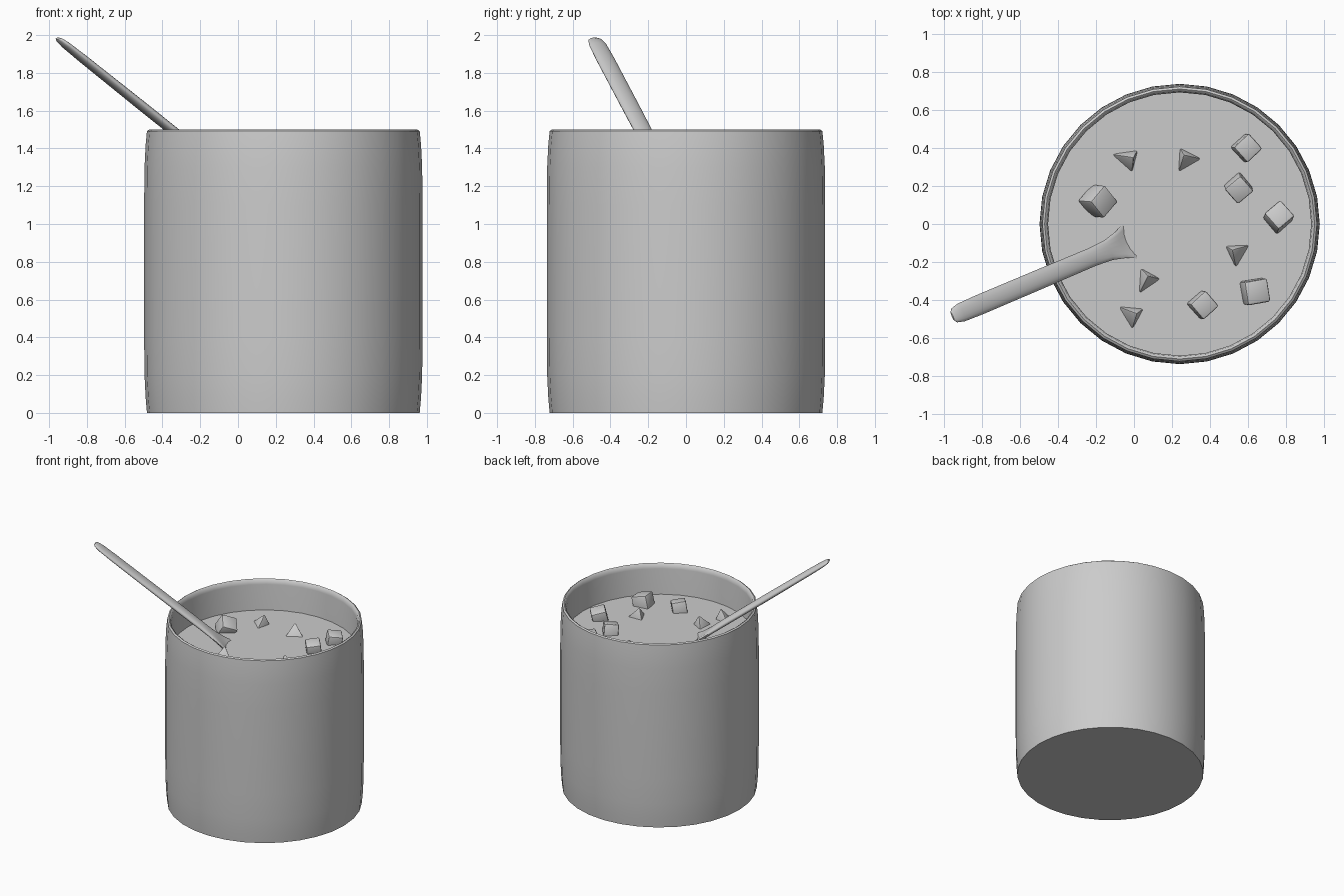
import bpy, bmesh, math
from mathutils import Vector, Matrix, Euler

if "Cube" in bpy.data.objects:
    bpy.data.objects.remove(bpy.data.objects["Cube"])

CX = 0.24       # cup axis
LEVEL = 1.25    # soup surface height


def finish(name, bm, angle=40):
    bmesh.ops.recalc_face_normals(bm, faces=bm.faces)
    me = bpy.data.meshes.new(name)
    bm.to_mesh(me)
    bm.free()
    ob = bpy.data.objects.new(name, me)
    bpy.context.collection.objects.link(ob)
    bpy.ops.object.select_all(action='DESELECT')
    ob.select_set(True)
    bpy.context.view_layer.objects.active = ob
    bpy.ops.object.shade_smooth_by_angle(angle=math.radians(angle))
    return ob


def loft(bm, rings):
    loops = [[bm.verts.new(p) for p in r] for r in rings]
    n = len(loops[0])
    for a, b in zip(loops, loops[1:]):
        for i in range(n):
            j = (i + 1) % n
            bm.faces.new((a[i], a[j], b[j], b[i]))
    bm.faces.new(loops[0])
    bm.faces.new(loops[-1])


def circle(r, z, n=32):
    return [(CX + r * math.cos(2 * math.pi * i / n),
             r * math.sin(2 * math.pi * i / n), z) for i in range(n)]


# Cup: outer wall, rounded rim, inner wall and floor
profile = [(0.722, 0), (0.729, 0.08), (0.735, 0.2), (0.737, 0.4), (0.737, 1.1),
           (0.735, 1.3), (0.729, 1.42), (0.722, 1.492), (0.71, 1.5),
           (0.698, 1.492), (0.692, 1.46), (0.692, 0.06)]
bm = bmesh.new()
loft(bm, [circle(r, z) for r, z in profile])
finish("cup", bm, 50)

# Soup surface
bm = bmesh.new()
bm.faces.new([bm.verts.new(p) for p in circle(0.693, LEVEL)])
finish("soup_surface", bm)

# Spoon: (distance from tip in plan, width, thickness, dishing)
stations = [(0.0, 0.05, 0.012, 0), (0.012, 0.08, 0.026, 0), (0.05, 0.1, 0.036, 0),
            (0.15, 0.106, 0.042, 0), (0.5, 0.104, 0.048, 0), (0.8, 0.1, 0.046, 0),
            (0.89, 0.112, 0.04, 0.004), (0.96, 0.15, 0.034, 0.015),
            (1.03, 0.22, 0.03, 0.035), (1.12, 0.31, 0.03, 0.06),
            (1.28, 0.38, 0.03, 0.08), (1.44, 0.36, 0.03, 0.07),
            (1.55, 0.26, 0.026, 0.04), (1.61, 0.1, 0.02, 0.0)]
tip = Vector((-0.955, -0.485, 1.982))
plan = Vector((0.921, 0.39, 0)).normalized()
step = plan + Vector((0, 0, -0.737))
side = Vector((-plan.y, plan.x, 0))
up = step.normalized().cross(side).normalized()
rings = []
for s, w, t, dish in stations:
    ring = []
    for i in range(16):
        a = 2 * math.pi * i / 16
        u = math.cos(a)
        h = math.sin(a) * t / 2 + dish * (u * u - 0.6)
        ring.append(tip + step * s + side * (u * w / 2) + up * h)
    rings.append(ring)
bm = bmesh.new()
loft(bm, rings)
finish("spoon", bm, 60)


# Floating chunks: softened cubes and pyramids
def chunk(name, kind, x, y, z, size, rot):
    bm = bmesh.new()
    if kind == 'cube':
        bmesh.ops.create_cube(bm, size=size)
    else:
        bmesh.ops.create_cone(bm, cap_ends=True, segments=3, radius1=size,
                              radius2=0, depth=size * 1.35)
        bmesh.ops.remove_doubles(bm, verts=bm.verts, dist=1e-5)
    bmesh.ops.bevel(bm, geom=bm.edges[:], offset=size * 0.1, segments=2,
                    profile=0.5, affect='EDGES')
    tilt = Euler([math.radians(r) for r in rot]).to_matrix().to_4x4()
    bm.transform(Matrix.Translation((x, y, z)) @ tilt)
    finish(name, bm, 35)


cubes = [(-0.19, 0.12, 0.125, (28, 22, 50)), (0.59, 0.40, 0.11, (8, 8, 43)),
         (0.55, 0.19, 0.11, (12, -6, 40)), (0.76, 0.035, 0.115, (-8, 14, 40)),
         (0.635, -0.355, 0.125, (4, 14, 10)), (0.36, -0.425, 0.11, (10, 8, 42))]
for i, (x, y, size, rot) in enumerate(cubes):
    chunk(f"cube_chunk_{i + 1}", 'cube', x, y, LEVEL + 0.02, size, rot)

pyramids = [(-0.02, 0.345, (14, 8, 75)), (0.27, 0.35, (-14, 0, 30)),
            (0.53, -0.145, (8, 12, 180)), (0.07, -0.285, (-8, 8, 30)),
            (0.0, -0.475, (10, 10, 60))]
for i, (x, y, rot) in enumerate(pyramids):
    chunk(f"pyramid_chunk_{i + 1}", 'pyramid', x, y, LEVEL + 0.025, 0.105, rot)
